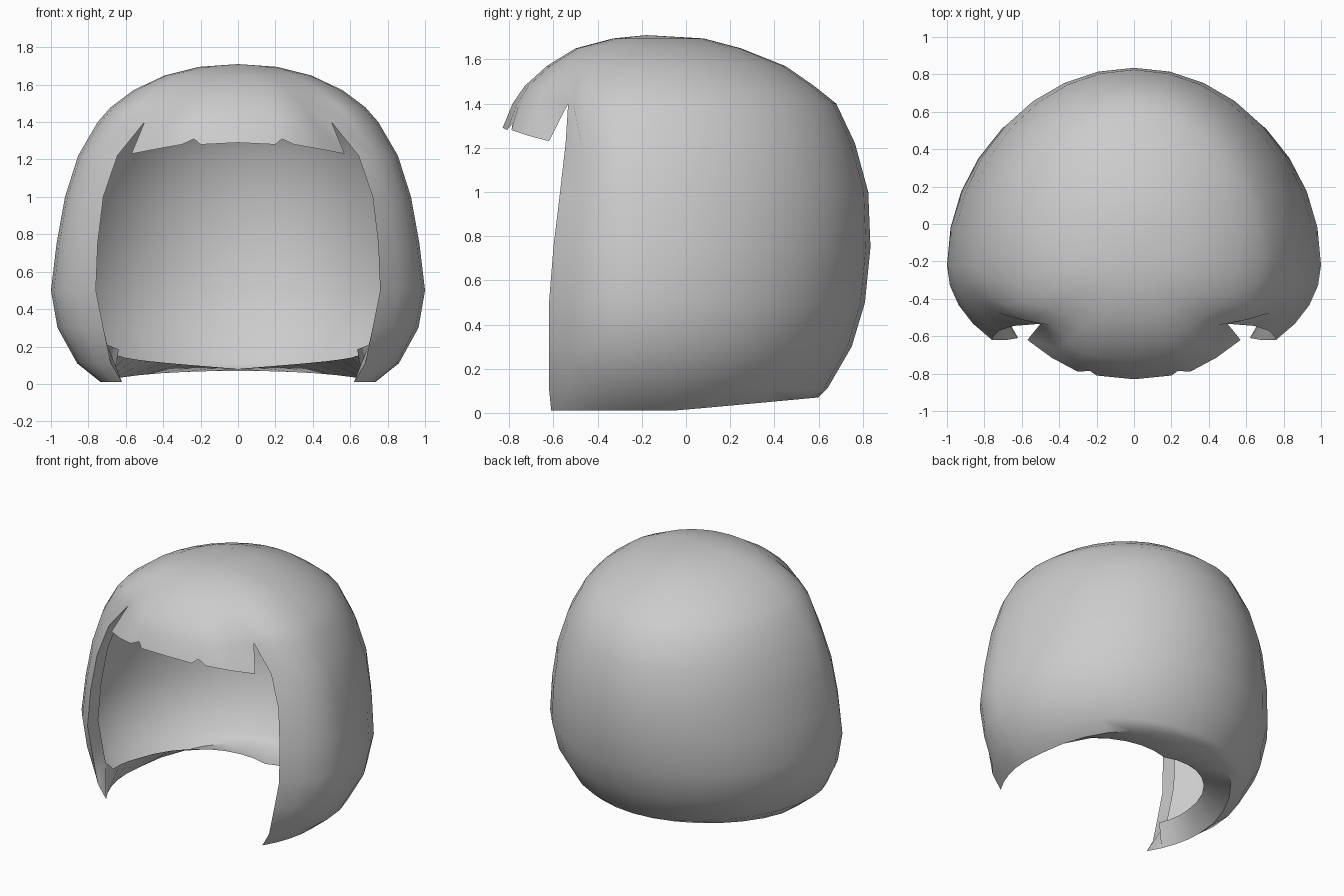
import bpy
import bmesh
from math import sin, cos, asin, pi, sqrt
from mathutils import Vector

if "Cube" in bpy.data.objects:
    bpy.data.objects.remove(bpy.data.objects["Cube"], do_unlink=True)

APEX = Vector((0, -0.18, 1.71))
SIDE, BACK = 4, 8                       # columns in front of and behind the widest point
FRINGE = [0, 0.36, 0.43, 0.55, 0.78, 1]  # column spacing across the fringe

# Crown rings: z, half width, back y, front y, crease x, crease dent
CROWN = [(1.695, 0.21, 0.08, -0.33, 0.12, 0),
         (1.65, 0.39, 0.25, -0.50, 0.26, 0),
         (1.57, 0.56, 0.45, -0.63, 0.36, 0.03),
         (1.48, 0.68, 0.58, -0.73, 0.44, 0.06),
         (1.40, 0.75, 0.68, -0.785, 0.50, 0.10)]
# Lower rings: z, half width, back y, opening edge x and y
LOWER = [(1.22, 0.855, 0.765, 0.645, -0.545),
         (1.00, 0.925, 0.825, 0.72, -0.57),
         (0.75, 0.97, 0.835, 0.75, -0.60),
         (0.50, 1.00, 0.81, 0.76, -0.62),
         (0.30, 0.965, 0.75, 0.72, -0.62),
         (0.11, 0.86, 0.64, 0.68, -0.62),
         (0.01, 0.735, 0.60, 0.62, -0.61)]
# Jagged lower edge of the fringe, centre to side
TIPS = [(0, -0.83, 1.29), (0.20, -0.81, 1.28), (0.235, -0.785, 1.31),
        (0.30, -0.79, 1.28), (0.44, -0.715, 1.255), (0.57, -0.62, 1.23)]


def ring(z, width, back, depth, start, cy):
    """Half ring of points from the opening edge round to the back."""
    angles = [start + (pi / 2 - start) * i / SIDE for i in range(SIDE)]
    angles += [pi / 2 + pi / 2 * i / BACK for i in range(BACK + 1)]
    return [Vector((width * sin(t),
                    cy - cos(t) * (depth if t < pi / 2 else back - cy), z))
            for t in angles]


def add_grid(bm, rows):
    """Skin rows of points with quads."""
    grid = [[bm.verts.new(p) for p in row] for row in rows]
    for top, low in zip(grid, grid[1:]):
        for j in range(len(top) - 1):
            bm.faces.new((top[j], low[j], low[j + 1], top[j + 1]))


# Crown with the fringe columns in front
side_rows, fringe_rows = [], []
for z, width, back, front, crease, dent in CROWN:
    cy = -0.19
    start = asin(crease / width)
    depth = cy - front
    side = ring(z, width, back, depth, start, cy)
    side[0].y += dent
    fringe = [Vector((width * sin(start * f), cy - depth * cos(start * f), z))
              for f in FRINGE]
    fringe[-1] = side[0].copy()
    fringe[-2].y += dent * 0.25
    side[1].y += dent * 0.3
    side_rows.append(side)
    fringe_rows.append(fringe)
notch = side_rows[-1][0].copy()
side_rows.insert(0, [APEX] * len(side_rows[0]))
fringe_rows.insert(0, [APEX] * len(FRINGE))
fringe_rows.append([Vector(p) for p in TIPS])

# Sides and back down to the hem
for z, width, back, ex, ey in LOWER:
    cy = -0.22
    depth = (cy - ey) / sqrt(1 - (ex / width) ** 2)
    side_rows.append(ring(z, width, back, depth, asin(ex / width), cy))
hem = side_rows[-1]
for p in hem:
    p.z += 0.06 * max(0, (p.y + 0.05) / 0.65)

# Hem turned inward, narrow at the front and wide at the back
inner = []
for j, p in enumerate(hem):
    u = j / (len(hem) - 1)
    s = 0.98 - 0.34 * u
    inner.append(Vector((p.x * s, -0.22 + (p.y + 0.22) * s, 0.20 - 0.12 * u ** 0.8)))
corner = Vector((0.70, -0.50, 0.21))
inner[0] = corner

# Opening edge folded back
edge = [r[0] for r in side_rows[len(CROWN):]]
fold = [p + Vector((0, 0.12, 0)) for p in edge]
fold[0] = notch
fold[-1] = fold[-2] = corner

bm = bmesh.new()
add_grid(bm, side_rows)
add_grid(bm, fringe_rows)
add_grid(bm, [hem, inner])
add_grid(bm, list(zip(fold, edge)))
bmesh.ops.remove_doubles(bm, verts=bm.verts, dist=0.0005)
bmesh.ops.dissolve_degenerate(bm, edges=bm.edges, dist=0.0005)

mesh = bpy.data.meshes.new("hair_shell")
bm.to_mesh(mesh)
bm.free()
hair = bpy.data.objects.new("hair_shell", mesh)
bpy.context.collection.objects.link(hair)

# Plain grey colour
grey = bpy.data.materials.new("grey")
grey.use_nodes = True
color = (0.6, 0.6, 0.6, 1)
grey.diffuse_color = color
grey.node_tree.nodes["Principled BSDF"].inputs["Base Color"].default_value = color
mesh.materials.append(grey)

# Mirror to the other half and smooth
mirror = hair.modifiers.new("mirror", 'MIRROR')
mirror.use_clip = True
mirror.merge_threshold = 0.002
bpy.context.view_layer.objects.active = hair
hair.select_set(True)
bpy.ops.object.modifier_apply(modifier="mirror")
bpy.ops.object.shade_smooth_by_angle(angle=0.9)
